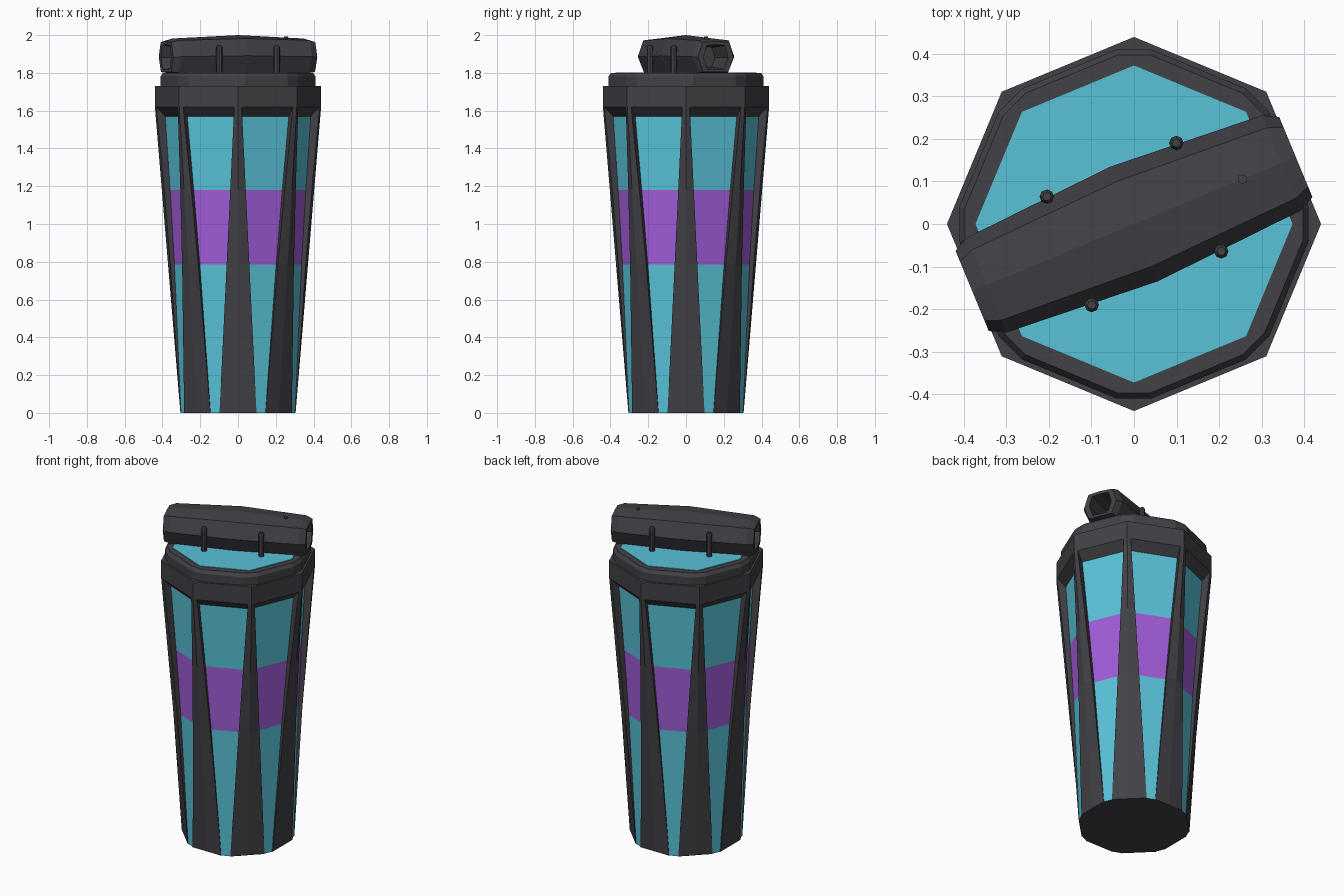
import bpy, bmesh
from math import radians, cos, sin, tan, pi
from mathutils import Vector, Matrix

cube = bpy.data.objects.get("Cube")
if cube:
    bpy.data.objects.remove(cube, do_unlink=True)


def material(name, rgb):
    m = bpy.data.materials.new(name)
    m.use_nodes = True
    m.diffuse_color = (*rgb, 1)
    m.node_tree.nodes["Principled BSDF"].inputs["Base Color"].default_value = (*rgb, 1)
    return m


DARK = material("charcoal", (0.054, 0.053, 0.062))
TEAL = material("teal", (0.098, 0.54, 0.68))
PURPLE = material("purple", (0.352, 0.107, 0.69))
TURN = Matrix.Rotation(radians(22.5), 4, "Z")


def loft(name, rings, mats, rule=None):
    """Skin closed rings of equal length and cap both ends.
    rule(ring index, point index) gives the material slot."""
    bm = bmesh.new()
    loops = [[bm.verts.new(p) for p in r] for r in rings]
    n = len(rings[0])
    for k, (a, b) in enumerate(zip(loops, loops[1:])):
        for i in range(n):
            j = (i + 1) % n
            f = bm.faces.new((a[i], a[j], b[j], b[i]))
            f.material_index = rule(k, i) if rule else 0
    bm.faces.new(loops[0][::-1])
    bm.faces.new(loops[-1])
    bmesh.ops.remove_doubles(bm, verts=bm.verts, dist=0.0005)
    bmesh.ops.recalc_face_normals(bm, faces=bm.faces)
    mesh = bpy.data.meshes.new(name)
    bm.to_mesh(mesh)
    bm.free()
    for m in mats:
        mesh.materials.append(m)
    ob = bpy.data.objects.new(name, mesh)
    bpy.context.collection.objects.link(ob)
    return ob


def polygon(r, z, n=8, centre=(0, 0)):
    return [Vector((centre[0] + r * cos(2 * pi * i / n),
                    centre[1] + r * sin(2 * pi * i / n), z)) for i in range(n)]


def cut_octagon(d, w, z):
    """Octagon whose corners are cut flat: corner distance d, half width w."""
    return [Matrix.Rotation(i * pi / 4, 4, "Z") @ Vector((d, s * w, z))
            for i in range(8) for s in (-1, 1)]


# Body: tapering ribs on the corners with recessed panels between them
def body_ring(z, inset):
    t = z / 1.62
    d, w = 0.305 + 0.135 * t, 0.098 - 0.078 * t
    edge = d - w * tan(radians(22.5)) * t
    pts = []
    for i in range(8):
        rot = Matrix.Rotation(i * pi / 4, 4, "Z")
        for s in (-1, 0, 1):
            outer = Vector((edge if s else d, s * w, z))
            push = Vector((cos(pi / 8), s * sin(pi / 8), 0)) * inset
            steps = [outer] if s == 0 else [outer - push, outer][::s * -1]
            pts += [rot @ p for p in steps]
    return pts


PANEL_TOP = 1.57
levels = (0, 0.785, 1.18, PANEL_TOP)
body_rings = [body_ring(z, 0.003 + 0.042 * z / PANEL_TOP) for z in levels]
body_rings.append(body_ring(1.62, 0))


def panel_colour(k, i):
    return (1, 2, 1, 0)[k] if i % 5 == 4 else 0


loft("cup_body", body_rings, (DARK, TEAL, PURPLE), panel_colour)

# Rim and stepped lid ring
loft("cup_rim", [polygon(0.44, 1.62), polygon(0.44, 1.73)], (DARK,))
loft("lid_ring", [cut_octagon(0.411, 0.04, 1.73), cut_octagon(0.411, 0.04, 1.78),
                  cut_octagon(0.398, 0.037, 1.80)], (DARK,))
# Thin coloured top plate
loft("lid_plate", [polygon(0.373, 1.797), polygon(0.373, 1.803)], (TEAL,))


# Handle: faceted bar across the lid with a recess in each end
def bar_ring(u, w, low, high, crown):
    mid = (low + high) / 2
    section = ((w, mid), (0.74 * w, high), (0, crown), (-0.74 * w, high),
               (-w, mid), (-0.7 * w, low), (0.7 * w, low))
    return [TURN @ Vector((u, v, z)) for v, z in section]


half = [(0.25, 0.062, 1.83, 1.935, 1.94), (0.412, 0.07, 1.82, 1.945, 1.95),
        (0.412, 0.102, 1.805, 1.962, 1.967), (0.375, 0.121, 1.80, 1.972, 1.982)]
bar = [bar_ring(-u, *rest) for u, *rest in half]
bar.append(bar_ring(0, 0.146, 1.80, 1.982, 2.0))
bar += [bar_ring(*r) for r in reversed(half)]
loft("lid_handle", bar, (DARK,))

# Upright pins along both sides of the handle
for side, v in (("back", 0.138), ("front", -0.138)):
    for end, u in (("left", 0.165), ("right", -0.165)):
        c = (TURN @ Vector((u, v, 0))).xy
        loft(f"{side}_{end}_pin",
             [polygon(r, z, 8, c) for r, z in
              ((0.017, 1.79), (0.017, 1.935), (0.010, 1.947))], (DARK,))

# Small button on top of the handle
c = (TURN @ Vector((0.276, 0, 0))).xy
loft("handle_button", [polygon(0.011, 1.975, 8, c), polygon(0.011, 1.992, 8, c)], (DARK,))
